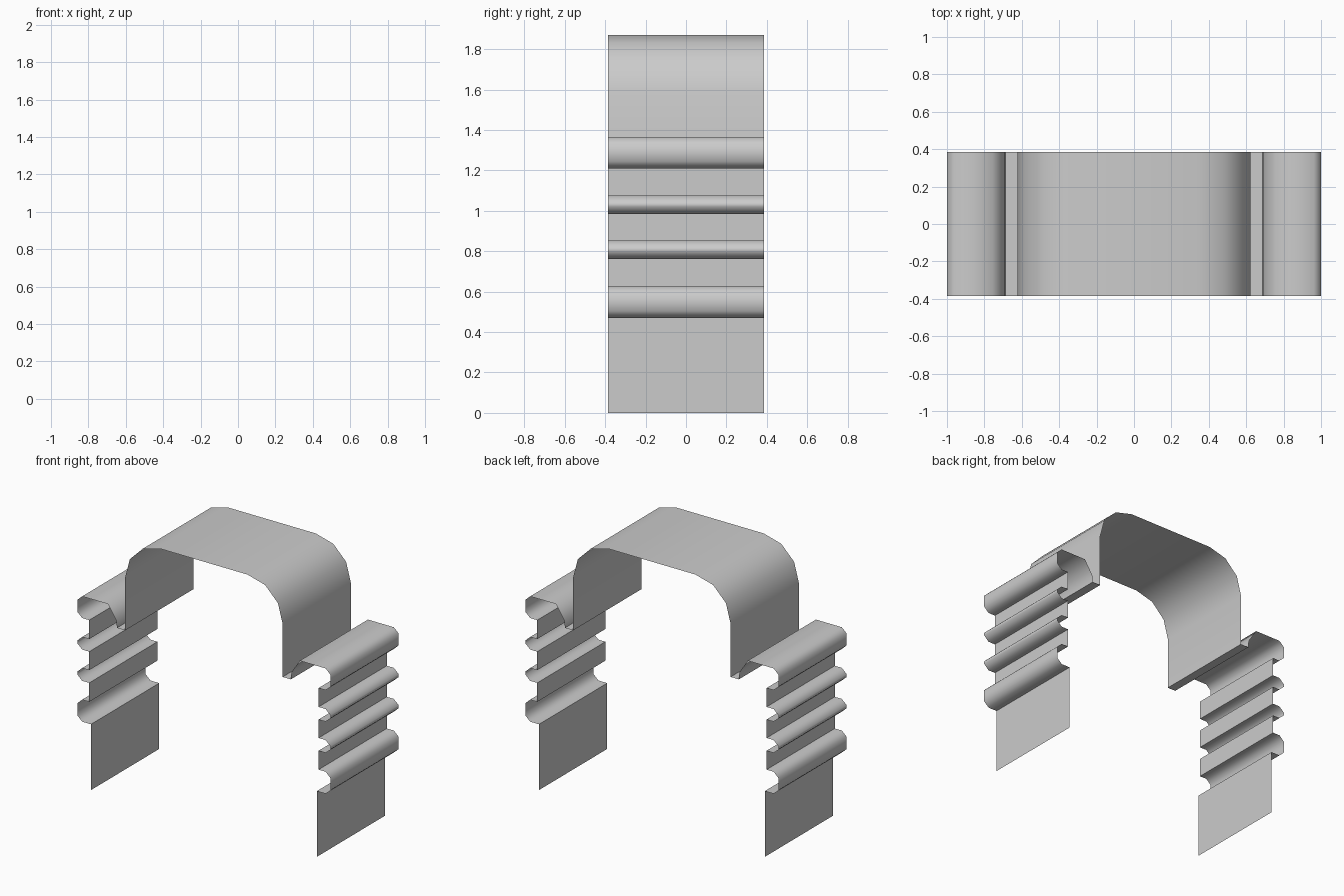
import bpy, bmesh, math

if "Cube" in bpy.data.objects:
    bpy.data.objects.remove(bpy.data.objects["Cube"])

HALF_DEPTH = 0.385


def ridge(top, bottom, inner_top, inner_bottom):
    """Outward fold with chamfered outer corners, listed from top to bottom."""
    c = 0.035
    return [(inner_top, top), (0.962, top), (1.0, top - c),
            (1.0, bottom + c), (0.962, bottom), (inner_bottom, bottom)]


# Half profile (x, z), from the crown down to the foot
profile = []
for deg in (90, 60, 30, 0):                      # rounded shoulder of the crown
    a = math.radians(deg)
    profile.append((0.345 + 0.277 * math.cos(a), 1.593 + 0.277 * math.sin(a)))
profile += [(0.622, 1.213), (0.687, 1.213), (0.692, 1.265)]   # small gutter
profile += ridge(1.365, 1.21, 0.757, 0.906)      # shelf and top fold
profile += ridge(1.075, 0.985, 0.906, 0.906)
profile += ridge(0.853, 0.762, 0.906, 0.906)
profile += ridge(0.627, 0.47, 0.906, 0.892)
profile += [(0.892, 0.0)]                        # plain foot

# Mirror the profile into one continuous strip
strip = [(-x, z) for x, z in reversed(profile)] + profile

# Sweep the strip along y as a thin sheet
bm = bmesh.new()
front = [bm.verts.new((x, -HALF_DEPTH, z)) for x, z in strip]
back = [bm.verts.new((x, HALF_DEPTH, z)) for x, z in strip]
for i in range(len(strip) - 1):
    bm.faces.new((front[i], front[i + 1], back[i + 1], back[i]))
mesh = bpy.data.meshes.new("folded_arch_band")
bm.to_mesh(mesh)
bm.free()

band = bpy.data.objects.new("folded_arch_band", mesh)
bpy.context.collection.objects.link(band)
bpy.context.view_layer.objects.active = band
band.select_set(True)
bpy.ops.object.shade_smooth_by_angle(angle=math.radians(60))
